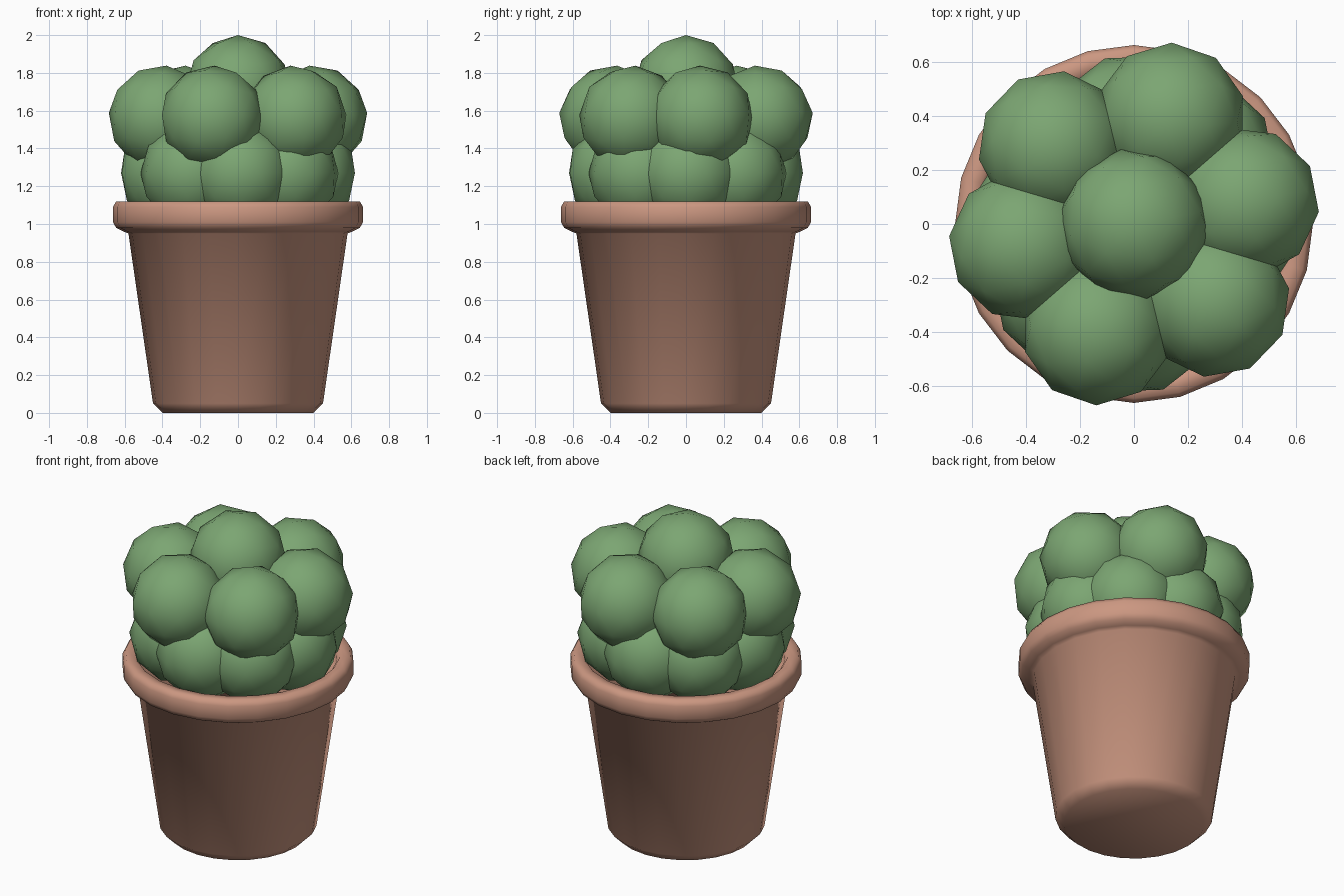
import bpy
import math

if "Cube" in bpy.data.objects:
    bpy.data.objects.remove(bpy.data.objects["Cube"])


def material(name, rgb):
    m = bpy.data.materials.new(name)
    m.diffuse_color = (*rgb, 1.0)
    m.use_nodes = True
    m.node_tree.nodes["Principled BSDF"].inputs["Base Color"].default_value = m.diffuse_color
    return m


TERRACOTTA = material("terracotta", (0.60, 0.31, 0.22))
GREEN = material("leaf green", (0.20, 0.38, 0.17))


def lathe(name, profile, sides, mat):
    """Spin an (r, z) profile around z; both ends are closed with a cap."""
    verts, faces = [], []
    for r, z in profile:
        for i in range(sides):
            a = 2 * math.pi * i / sides
            verts.append((r * math.cos(a), r * math.sin(a), z))
    for j in range(len(profile) - 1):
        for i in range(sides):
            k = (i + 1) % sides
            faces.append((j * sides + i, j * sides + k,
                          (j + 1) * sides + k, (j + 1) * sides + i))
    faces.append(tuple(reversed(range(sides))))
    last = (len(profile) - 1) * sides
    faces.append(tuple(range(last, last + sides)))
    mesh = bpy.data.meshes.new(name)
    mesh.from_pydata(verts, [], faces)
    mesh.materials.append(mat)
    mesh.shade_smooth()
    obj = bpy.data.objects.new(name, mesh)
    bpy.context.collection.objects.link(obj)
    return obj


def leaf_ball(name, angle, ring, z, tilt=0.0, spin=0.0, radius=0.28):
    """Low-poly ball on a ring around the z axis, leaning outward by tilt."""
    a = math.radians(angle)
    bpy.ops.mesh.primitive_ico_sphere_add(
        subdivisions=2, radius=radius,
        location=(ring * math.cos(a), ring * math.sin(a), z),
        rotation=(0, math.radians(tilt), a + math.radians(spin)))
    obj = bpy.context.object
    obj.name = name
    obj.data.materials.append(GREEN)
    obj.data.shade_smooth()
    return obj


# Pot: tapered body, rolled rim and a shallow recess inside
lathe("pot", [(0.40, 0.0), (0.45, 0.05), (0.58, 0.95), (0.605, 0.96),
              (0.645, 0.98), (0.662, 1.01), (0.662, 1.09), (0.645, 1.12),
              (0.585, 1.12), (0.565, 1.09), (0.555, 1.0)], 24, TERRACOTTA)

# Foliage: lower ring of eight, upper ring of six, one on top
for i in range(8):
    leaf_ball(f"lower_leaf_{i + 1}", 2 + 45 * i, 0.35, 1.27)
for i, angle in enumerate((11, 71, 136, 191, 251, 316)):
    leaf_ball(f"upper_leaf_{i + 1}", angle, 0.415, 1.56, tilt=-6)
leaf_ball("top_leaf", 0, 0.0, 1.72, spin=10)
